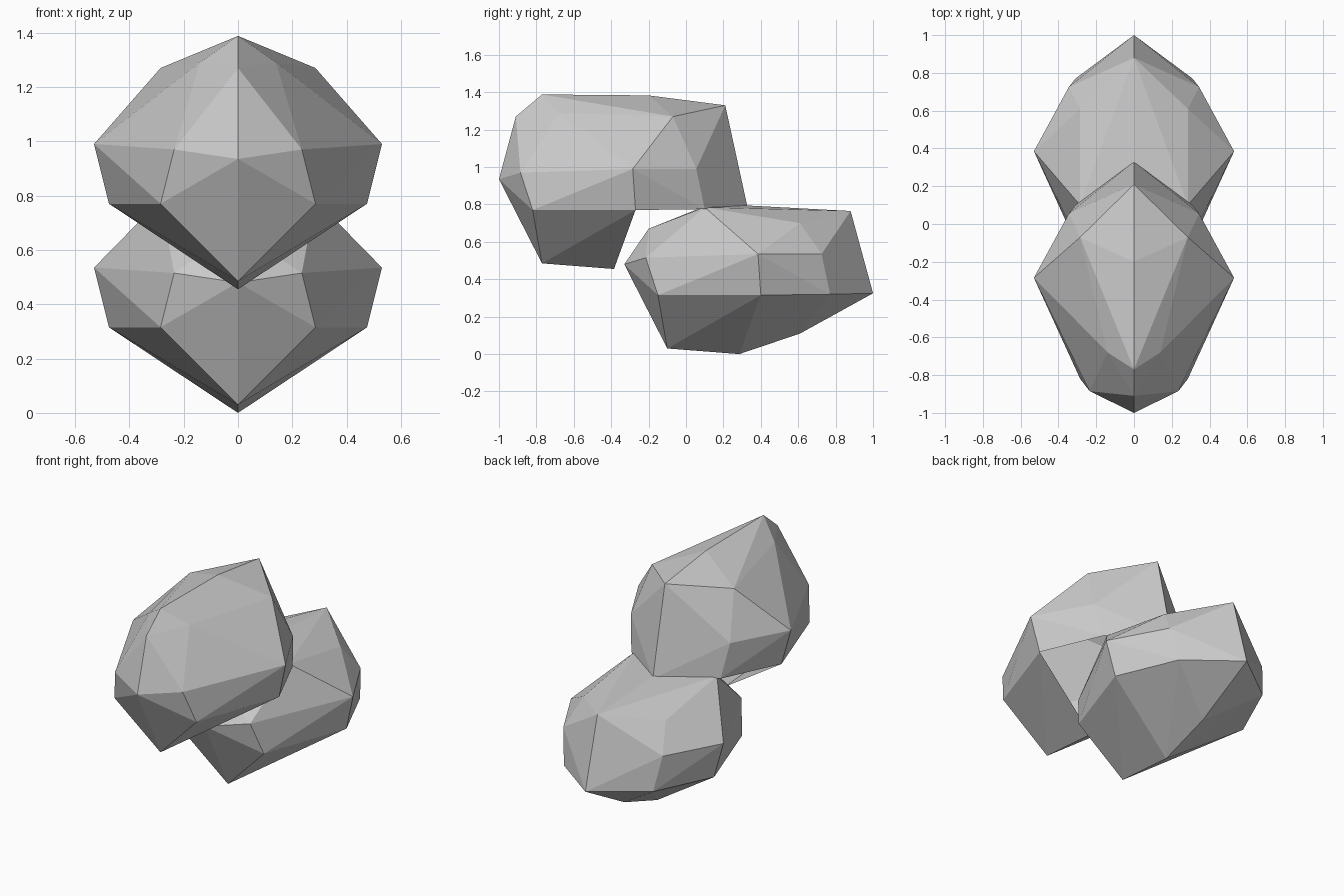
import bpy, bmesh

if "Cube" in bpy.data.objects:
    bpy.data.objects.remove(bpy.data.objects["Cube"])

# Corner points shared by both lumps (right half and centre line), in upper-lump position
BODY = [
    (0, -0.77, 0.485), (0, -0.385, 0.455),                      # keel
    (0.285, -0.82, 0.77), (0.475, -0.27, 0.77), (0.31, 0.10, 0.775), (0, 0.33, 0.78),   # lower ring
    (0.235, -0.885, 0.97), (0.53, -0.285, 0.99), (0.345, 0.055, 0.99), (0, -1.0, 0.935),  # waist
]
# Crown of the upper lump
UPPER_TOP = [(0, -0.91, 1.27), (0, -0.77, 1.388), (0, -0.2, 1.383), (0, 0.21, 1.33),
             (0.14, -0.68, 1.29), (0.285, -0.07, 1.27)]
# Flattened crown and rear keel of the lower lump
LOWER_EXTRA = [(0, -0.20, 0.67), (0, 0.10, 0.79), (0, 0.32, 0.795), (0, 0.88, 0.765),
               (0.285, 0.10, 0.785), (0.285, 0.61, 0.70), (0, 0.61, 0.11), (0, 0.86, 0.25)]


def faceted_lump(name, points, open_test=None):
    """Mirror the points across x = 0 and skin them with flat facets."""
    bm = bmesh.new()
    for x, y, z in points:
        bm.verts.new((x, y, z))
        if x > 0:
            bm.verts.new((-x, y, z))
    hull = bmesh.ops.convex_hull(bm, input=bm.verts[:])
    spare = {v for v in hull["geom_interior"] + hull["geom_unused"]
             if isinstance(v, bmesh.types.BMVert)}
    bmesh.ops.delete(bm, geom=list(spare), context='VERTS')
    bmesh.ops.recalc_face_normals(bm, faces=bm.faces[:])
    if open_test:
        gone = [f for f in bm.faces if open_test(f.calc_center_median())]
        bmesh.ops.delete(bm, geom=gone, context='FACES_ONLY')
    mesh = bpy.data.meshes.new(name)
    bm.to_mesh(mesh)
    bm.free()
    obj = bpy.data.objects.new(name, mesh)
    bpy.context.collection.objects.link(obj)
    return obj


# Upper lump, open underneath at the back where it rests on the lower one
faceted_lump("upper_lump", BODY + UPPER_TOP, lambda c: c.y > -0.3 and c.z < 0.78)

# Lower lump: same body shifted back and down
shifted = [(x, y + 0.67, z - 0.455) for x, y, z in BODY]
faceted_lump("lower_lump", shifted + LOWER_EXTRA)
